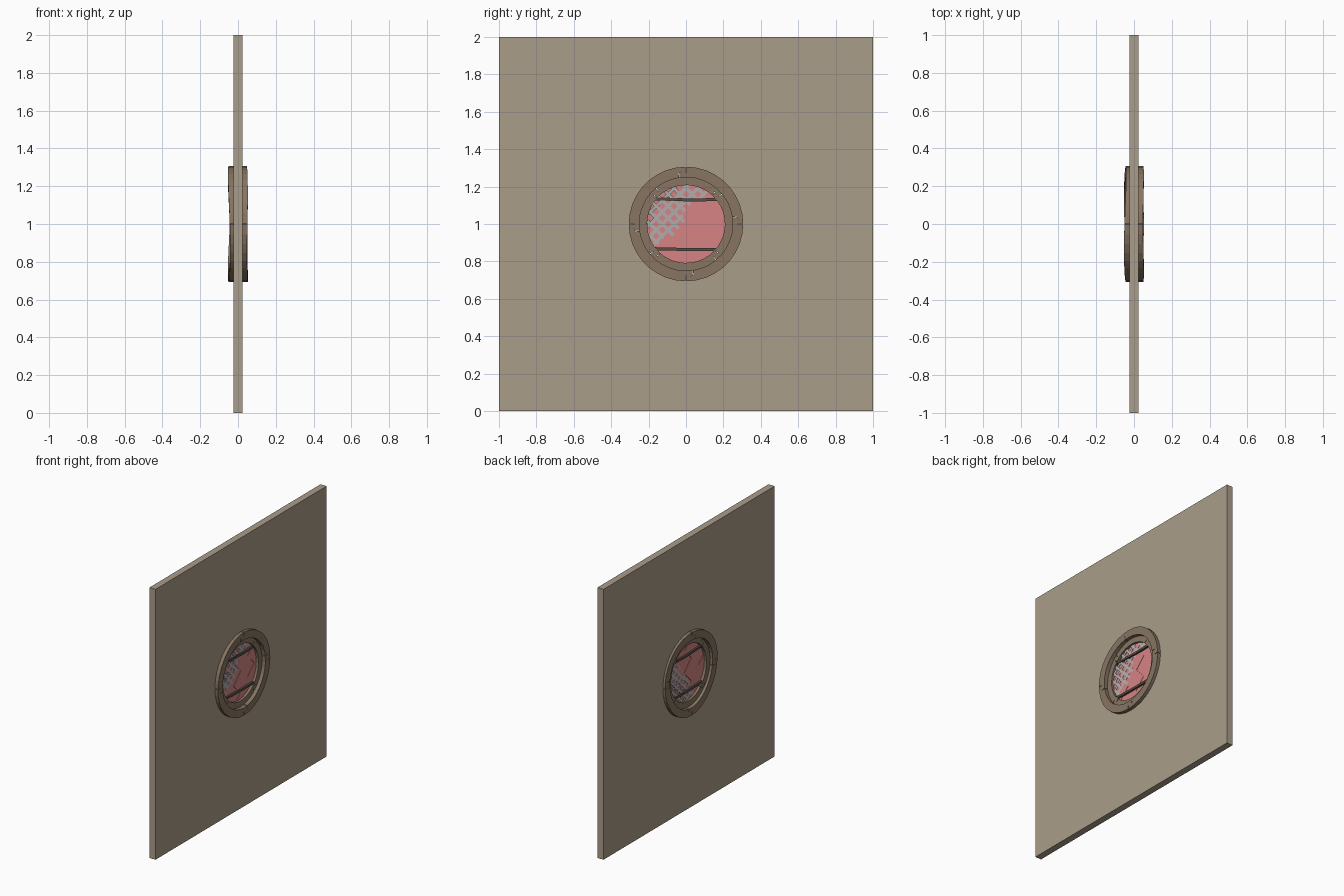
import bpy, bmesh, math
from mathutils import Vector

if "Cube" in bpy.data.objects:
    bpy.data.objects.remove(bpy.data.objects["Cube"])

CZ = 1.0  # height of the window centre


def material(name, rgb):
    m = bpy.data.materials.new(name)
    m.diffuse_color = (*rgb, 1)
    m.use_nodes = True
    m.node_tree.nodes["Principled BSDF"].inputs["Base Color"].default_value = m.diffuse_color
    return m


PLASTER = material("tan plaster", (0.402, 0.337, 0.254))
FRAME = material("brown stone", (0.242, 0.178, 0.125))
IRON = material("dark iron", (0.098, 0.076, 0.058))
PINK = material("pink glass", (0.68, 0.231, 0.231))
GREY = material("grey lead", (0.456, 0.434, 0.434))


def finish(bm, name, mat):
    bmesh.ops.recalc_face_normals(bm, faces=bm.faces)
    me = bpy.data.meshes.new(name)
    bm.to_mesh(me)
    bm.free()
    me.materials.append(mat)
    ob = bpy.data.objects.new(name, me)
    bpy.context.collection.objects.link(ob)
    return ob


def prism(bm, pts, back, front):
    """Extrude a (y, z) outline along x; back and front give x at (y, z)."""
    lo = [bm.verts.new((back(y, z), y, CZ + z)) for y, z in pts]
    hi = [bm.verts.new((front(y, z), y, CZ + z)) for y, z in pts]
    bm.faces.new(lo[::-1])
    bm.faces.new(hi)
    n = len(pts)
    for i in range(n):
        j = (i + 1) % n
        bm.faces.new((lo[i], lo[j], hi[j], hi[i]))


def arc(r, a0, a1, n):
    return [(r * math.cos(math.radians(a0 + (a1 - a0) * i / n)),
             r * math.sin(math.radians(a0 + (a1 - a0) * i / n))) for i in range(n + 1)]


# wall slab with a round opening
bm = bmesh.new()
N, T = 40, 0.025
loops = []
for x in (-T, T):
    inner, outer = [], []
    for y, z in arc(0.28, 0, 360, N)[:-1]:
        k = 1 / max(abs(y), abs(z))
        inner.append(bm.verts.new((x, y, CZ + z)))
        outer.append(bm.verts.new((x, y * k, CZ + z * k)))
    loops.append((inner, outer))
(i0, o0), (i1, o1) = loops
for i in range(N):
    j = (i + 1) % N
    for a, b in ((i0, o0), (i1, o1), (i0, i1), (o0, o1)):
        bm.faces.new((a[i], a[j], b[j], b[i]))
finish(bm, "wall", PLASTER)


# four interlocking stepped ring segments
def stepped_ring(name, r_in, r_out, start, step, back, front):
    mid, gap = (r_in + r_out) / 2, 0.4
    for k in range(4):
        a0 = start + 90 * k + gap
        a1 = start + 90 * (k + 1) - gap
        pts = arc(r_out, a0, a1, 9)
        pts += arc(mid, a1, a1 + step, 2)
        pts += arc(r_in, a1 + step, a0 + step, 9)
        pts += arc(mid, a0 + step, a0, 2)
        bm = bmesh.new()
        prism(bm, pts, back, front)
        finish(bm, f"{name}_{k + 1}", FRAME)


def worn_back(y, z):  # slightly uneven hewn face
    return -0.047 + 0.006 * math.sin(2 * math.atan2(z, y) + 0.6)


def worn_front(y, z):
    return 0.05 + 0.002 * math.sin(3 * math.atan2(z, y))


stepped_ring("outer_frame", 0.25, 0.306, 0, 8, worn_back, worn_front)
stepped_ring("inner_frame", 0.208, 0.254, 40, 8, lambda y, z: -0.022, lambda y, z: 0.022)

# glass disc cut into diamond panes that sit at alternating depths
bm = bmesh.new()
bm.faces.new([bm.verts.new((0, y, CZ + z)) for y, z in arc(0.22, 0, 360, 32)[:-1]])
cuts = (-0.1, 0.02, 0.13)
dirs = [Vector((0, 1, 1)).normalized(), Vector((0, 1, -1)).normalized()]
centre = Vector((0, 0, CZ))
for d in dirs:
    for c in cuts:
        bmesh.ops.bisect_plane(bm, geom=bm.verts[:] + bm.edges[:] + bm.faces[:],
                               plane_co=centre + d * c, plane_no=d)
bmesh.ops.split_edges(bm, edges=bm.edges[:])
for f in bm.faces:
    p = f.calc_center_median() - centre
    parity = sum(p.dot(d) > c for d in dirs for c in cuts) % 2
    for v in f.verts:
        v.co.x = 0.001 if parity else -0.001
glass = finish(bm, "glass_panes", PINK)
for p in glass.data.polygons:
    if p.normal.x < 0:
        p.flip()
mod = glass.modifiers.new("thickness", 'SOLIDIFY')
mod.thickness, mod.offset = 0.006, 0

# lead lattice, tilted so it emerges from the glass on opposite corners
bm = bmesh.new()
R, W = 0.215, 0.009


def tilt(y, z):
    return 0.05 * (0.8 * z - y)


for s in (1, -1):
    for i in range(-4, 5):
        c = i * 0.045
        h = math.sqrt(R * R - (abs(c) + W) ** 2)
        quad = [(-h, c - W), (h, c - W), (h, c + W), (-h, c + W)]
        q = math.sqrt(0.5)
        pts = [((u - s * v) * q, (s * u + v) * q) for u, v in quad]
        prism(bm, pts, lambda y, z: tilt(y, z) - 0.001, lambda y, z: tilt(y, z) + 0.001)
finish(bm, "lead_lattice", GREY)

# two slightly bent horizontal iron bars
for name, z0, bend in (("upper_bar", 0.134, -0.006), ("lower_bar", -0.133, -0.004)):
    bm = bmesh.new()
    top = [(-0.17, z0 + 0.009), (0.03, z0 + bend + 0.008), (0.17, z0 + 0.005)]
    low = [(y, z - 0.016) for y, z in reversed(top)]
    prism(bm, low + top, lambda y, z: -0.017, lambda y, z: 0.017)
    finish(bm, name, IRON)
